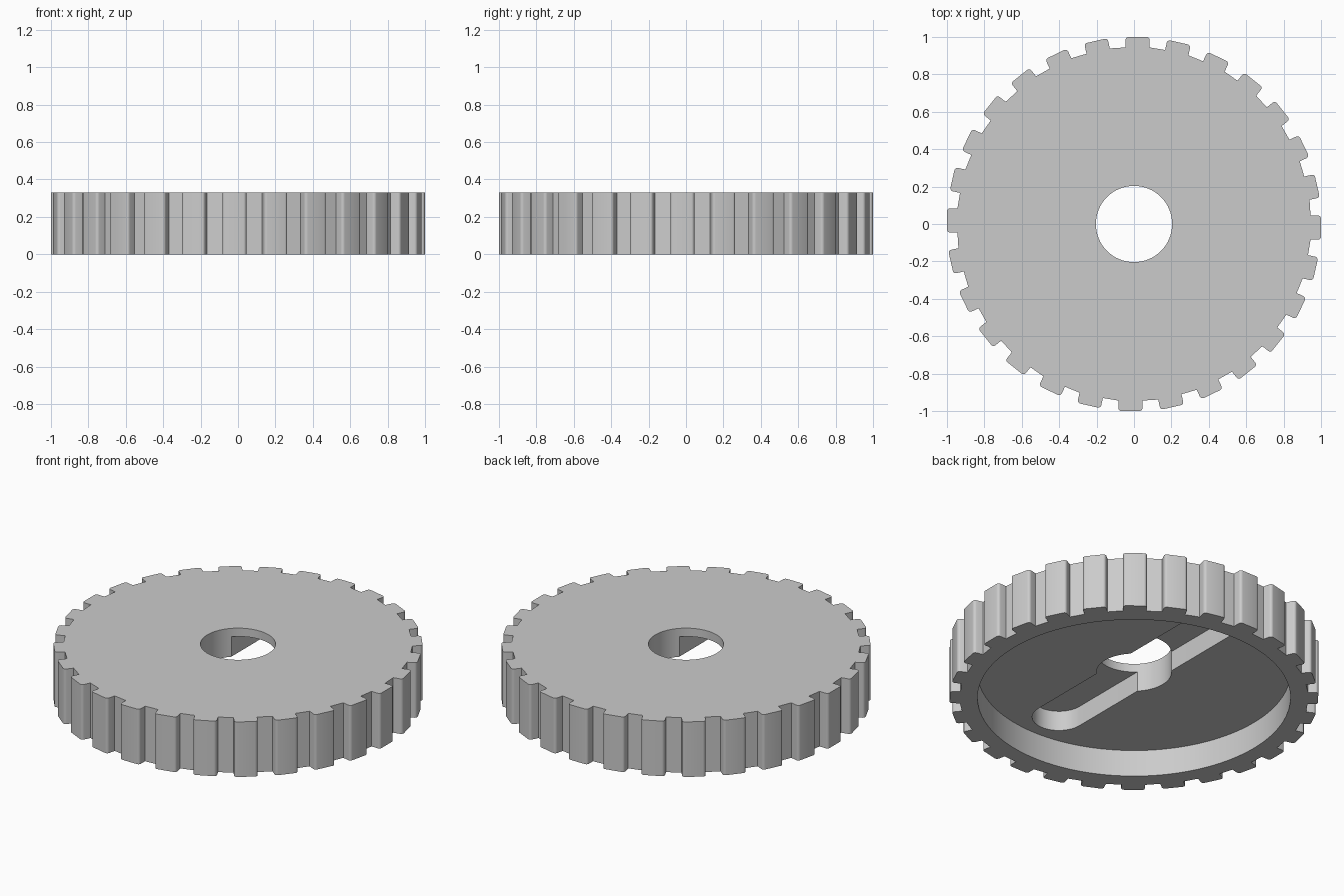
import bpy, bmesh
from math import sin, cos, pi, radians
from mathutils import Vector, Matrix

cube = bpy.data.objects.get("Cube")
if cube:
    bpy.data.objects.remove(cube, do_unlink=True)

TEETH = 28
HEIGHT = 0.33
ROOT = 0.944
RECESS_TOP = 0.16
SLOT_TOP = 0.28


def prism(name, outline, z0, z1):
    """Extrude a closed 2D outline between two heights."""
    bm = bmesh.new()
    face = bm.faces.new([bm.verts.new((x, y, z0)) for x, y in outline])
    grown = bmesh.ops.extrude_face_region(bm, geom=[face])["geom"]
    bmesh.ops.translate(bm, vec=(0, 0, z1 - z0),
                        verts=[v for v in grown if isinstance(v, bmesh.types.BMVert)])
    bmesh.ops.recalc_face_normals(bm, faces=bm.faces)
    mesh = bpy.data.meshes.new(name)
    bm.to_mesh(mesh)
    bm.free()
    obj = bpy.data.objects.new(name, mesh)
    bpy.context.collection.objects.link(obj)
    return obj


def arc(cx, cy, r, start, end, steps):
    """Points along an arc, angles in degrees."""
    angles = [radians(start + (end - start) * i / steps) for i in range(steps + 1)]
    return [(cx + r * cos(a), cy + r * sin(a)) for a in angles]


def circle(r, steps):
    return arc(0, 0, r, 0, 360, steps)[:-1]


def gear_outline():
    """One tooth, slightly off its axis, repeated round the wheel."""
    left, right, r = -0.045, 0.083, 0.016
    tooth = [(right, ROOT)]
    tooth += arc(right - r, 1 - r, r, 0, 90, 4)
    tooth += arc(left + r, 1 - r, r, 90, 180, 4)
    tooth += [(left, ROOT)]
    points = []
    for i in range(TEETH):
        turn = Matrix.Rotation(2 * pi * i / TEETH, 2)
        points += [turn @ Vector(p) for p in tooth]
    return points


def cut(target, cutter):
    """Subtract a cutter and discard it."""
    mod = target.modifiers.new("cut", "BOOLEAN")
    mod.operation = "DIFFERENCE"
    mod.solver = "EXACT"
    mod.object = cutter
    bpy.context.view_layer.objects.active = target
    bpy.ops.object.modifier_apply(modifier=mod.name)
    bpy.data.objects.remove(cutter, do_unlink=True)


# Toothed wheel body
wheel = prism("gear_wheel", gear_outline(), 0, HEIGHT)

# Round recess in the underside
cut(wheel, prism("recess_cutter", circle(0.85, 128), -0.1, RECESS_TOP))

# Round-ended slot in the recess ceiling
half_width, reach = 0.145, 0.635
slot = arc(0, reach, half_width, 0, 180, 24) + arc(0, -reach, half_width, 180, 360, 24)
cut(wheel, prism("slot_cutter", slot, 0.05, SLOT_TOP))

# Centre hole
cut(wheel, prism("hole_cutter", circle(0.204, 64), -0.1, HEIGHT + 0.1))

# Plain grey finish
grey = bpy.data.materials.new("light_grey")
grey.use_nodes = True
color = (0.6, 0.6, 0.6, 1)
grey.diffuse_color = color
grey.node_tree.nodes["Principled BSDF"].inputs["Base Color"].default_value = color
wheel.data.materials.clear()
wheel.data.materials.append(grey)

# Smooth curved walls, sharp edges
bpy.ops.object.select_all(action="DESELECT")
wheel.select_set(True)
bpy.context.view_layer.objects.active = wheel
bpy.ops.object.shade_smooth_by_angle(angle=radians(30))
